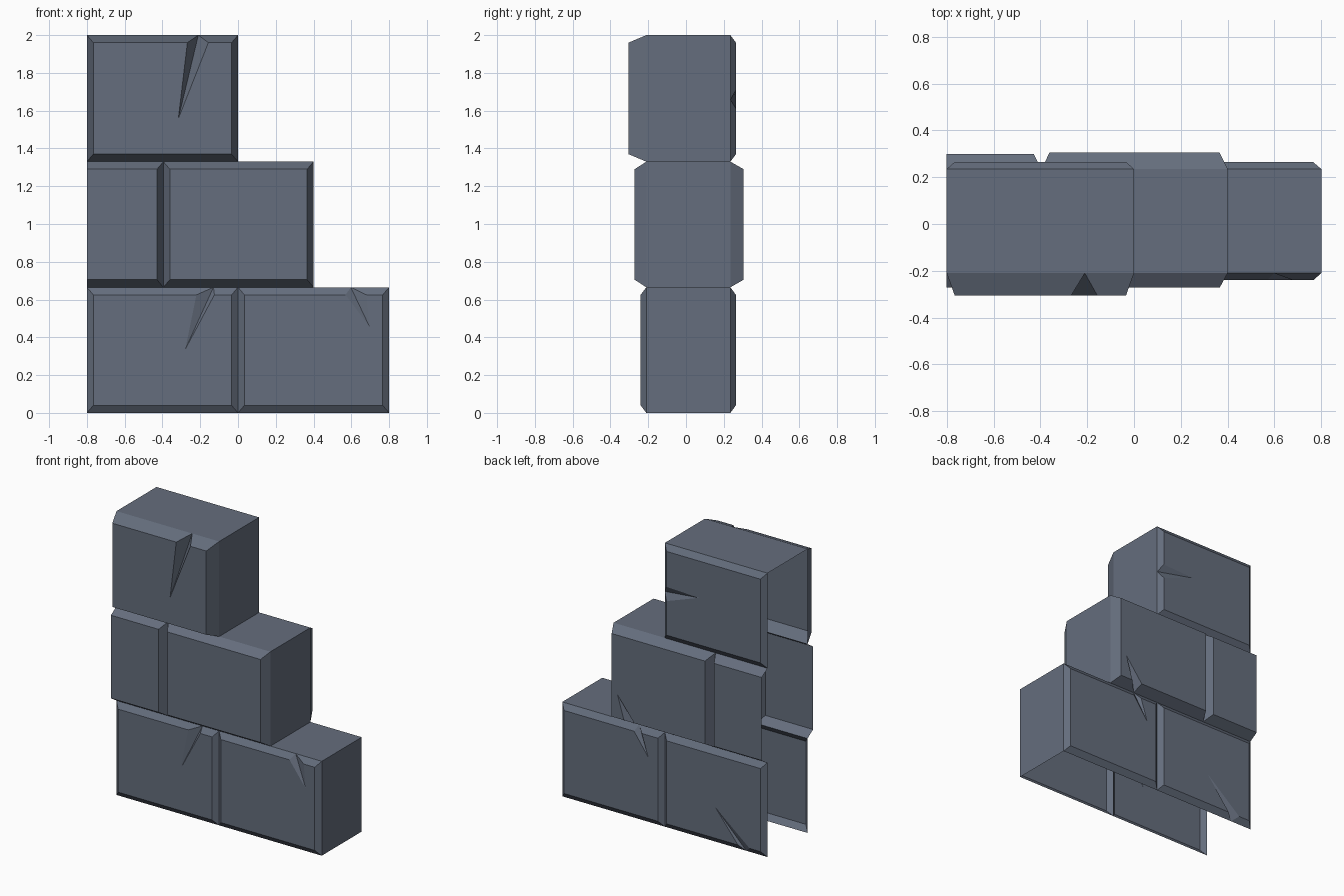
import bpy, bmesh

if "Cube" in bpy.data.objects:
    bpy.data.objects.remove(bpy.data.objects["Cube"])

FRONT, BACK = -0.21, 0.235      # y of the mortar lines on each side
LEFT = -0.8                     # the wall is open at this end and underneath
BX, BZ = 0.034, 0.04            # bevel widths
BOTTOM, RIGHT, TOP = 0, 1, 2    # edges a crack can start from

stone = bpy.data.materials.new("blue_grey_stone")
stone.diffuse_color = (0.13, 0.155, 0.205, 1)
stone.use_nodes = True
stone.node_tree.nodes["Principled BSDF"].inputs["Base Color"].default_value = stone.diffuse_color


def brick(bm, x0, x1, z0, z1, base, face, crack=None, cut_left=False):
    """Raised bevelled brick face; crack = (edge, deep, a, b, tip)."""
    def quad(pts):
        if base > 0:
            pts = pts[::-1]
        bm.faces.new([bm.verts.new(p) for p in pts])

    l = x0 if cut_left else x0 + BX
    outer = [(x0, base, z0), (x1, base, z0), (x1, base, z1), (x0, base, z1)]
    inner = [(l, face, z0 + BZ), (x1 - BX, face, z0 + BZ),
             (x1 - BX, face, z1 - BZ), (l, face, z1 - BZ)]
    loop = []
    for i in range(4):
        j = (i + 1) % 4
        loop.append(inner[i])
        if crack and crack[0] == i:
            _, deep, a, b, tip = crack
            if i == TOP:
                a, b = b, a
            if i == RIGHT:
                D, A, B = (x1, base, deep), (x1 - BX, face, a), (x1 - BX, face, b)
            else:
                zo, zi = outer[i][2], inner[i][2]
                D, A, B = (deep, base, zo), (a, face, zi), (b, face, zi)
            T = (tip[0], face, tip[1])
            # split bevel and the two slanted sides of the notch
            quad([outer[i], D, A, inner[i]])
            quad([D, outer[j], inner[j], B])
            quad([A, D, T])
            quad([D, B, T])
            loop += [A, T, B]
        elif not (cut_left and i == 3):
            quad([outer[i], outer[j], inner[j], inner[i]])
    quad(loop)


def course(name, z0, z1, end, step_from, bricks):
    bm = bmesh.new()
    for x0, x1, front, back, fcrack, bcrack, cut in bricks:
        brick(bm, x0, x1, z0, z1, FRONT, front, fcrack, cut)
        brick(bm, x0, x1, z0, z1, BACK, back, bcrack, cut)
    # exposed step top and stepped end
    for pts in ([(step_from, FRONT, z1), (end, FRONT, z1), (end, BACK, z1), (step_from, BACK, z1)],
                [(end, FRONT, z0), (end, BACK, z0), (end, BACK, z1), (end, FRONT, z1)]):
        bm.faces.new([bm.verts.new(p) for p in pts])
    bmesh.ops.remove_doubles(bm, verts=bm.verts[:], dist=0.0005)
    me = bpy.data.meshes.new(name)
    bm.to_mesh(me)
    bm.free()
    me.materials.append(stone)
    ob = bpy.data.objects.new(name, me)
    bpy.context.collection.objects.link(ob)


Z1, Z2, Z3 = 0.665, 1.33, 2.0

course("lower_course", 0, Z1, 0.8, 0.4, [
    (LEFT, 0, -0.24, 0.264,
     (TOP, -0.13, -0.22, -0.125, (-0.279, 0.337)),
     (BOTTOM, -0.635, -0.68, -0.59, (-0.41, 0.262)), False),
    (0, 0.8, -0.24, 0.264,
     (TOP, 0.597, 0.57, 0.68, (0.697, 0.455)),
     (TOP, 0.2, 0.16, 0.22, (0.11, 0.472)), False)])

course("middle_course", Z1, Z2, 0.4, 0, [
    (LEFT, -0.395, -0.272, 0.3, None, None, True),
    (-0.395, 0.4, -0.272, 0.305, None,
     (BOTTOM, 0.2, 0.19, 0.27, (0.32, 0.87)), False)])

course("upper_course", Z2, Z3, 0, LEFT, [
    (LEFT, 0, -0.305, 0.265,
     (TOP, -0.21, -0.268, -0.157, (-0.316, 1.557)),
     (RIGHT, 1.658, 1.61, 1.71, (-0.285, 1.70)), False)])
